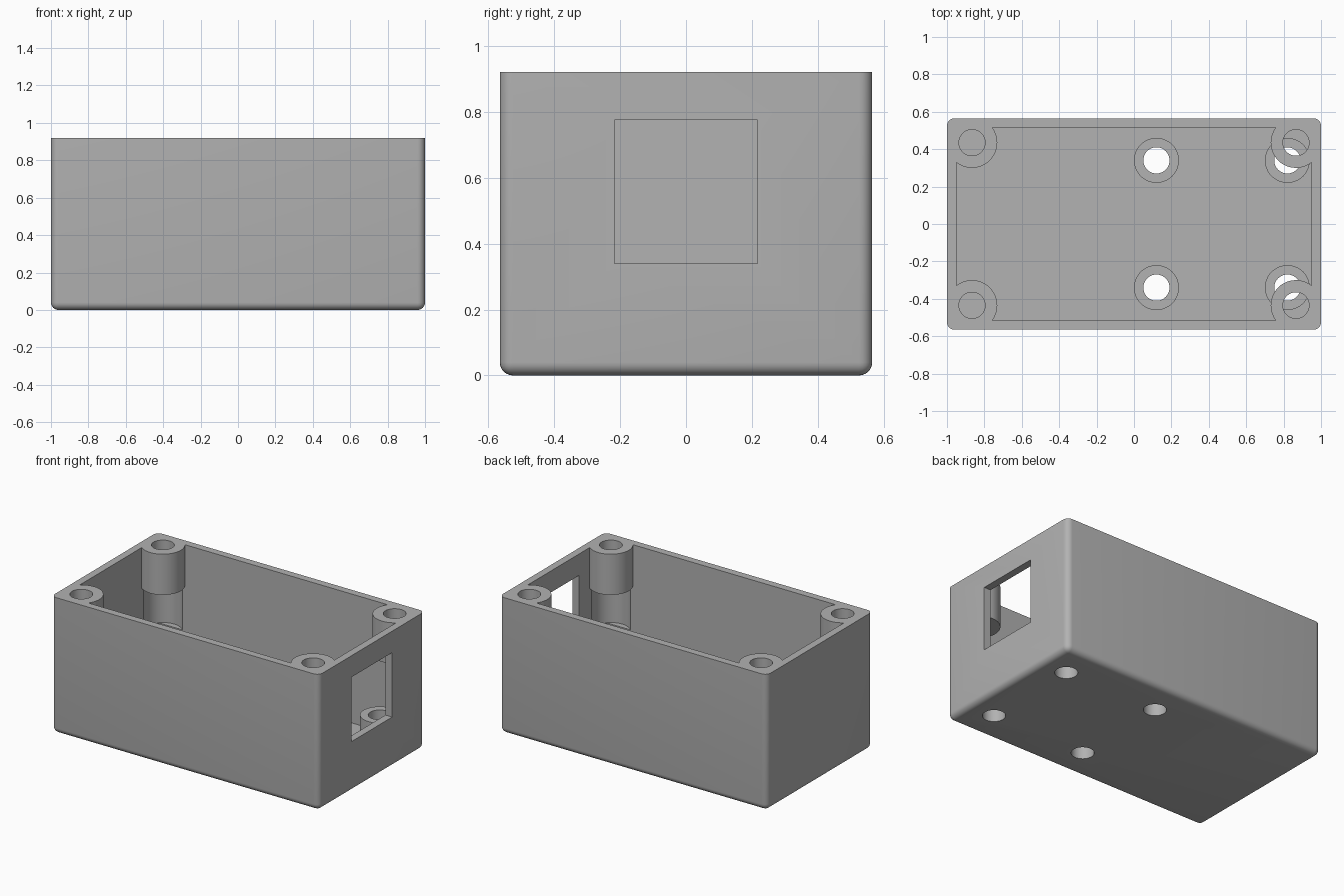
import bpy
import bmesh
import math
from mathutils import Matrix

old = bpy.data.objects.get("Cube")
if old:
    bpy.data.objects.remove(old, do_unlink=True)

# Main dimensions
HX, HY, H = 1.0, 0.565, 0.92
WALL, FLOOR, ROUND = 0.05, 0.05, 0.04
BOSS_X, BOSS_Y, BOSS_R, BOSS_Z = 0.866, 0.435, 0.135, 0.645
POST_R, POST_Z, HOLE_R = 0.12, 0.26, 0.07
SILL_Z = 0.34

grey = bpy.data.materials.new("plain grey")
grey.use_nodes = True
colour = (0.445, 0.445, 0.445, 1)
grey.diffuse_color = colour
grey.node_tree.nodes["Principled BSDF"].inputs["Base Color"].default_value = colour


def to_object(name, bm):
    mesh = bpy.data.meshes.new(name)
    bm.to_mesh(mesh)
    bm.free()
    mesh.materials.append(grey)
    obj = bpy.data.objects.new(name, mesh)
    bpy.context.collection.objects.link(obj)
    return obj


def block(name, low, high, radius=0):
    """Box between two corners; the sides and bottom can be rounded."""
    bm = bmesh.new()
    size = [b - a for a, b in zip(low, high)]
    centre = [(a + b) / 2 for a, b in zip(low, high)]
    bmesh.ops.create_cube(
        bm, size=1, matrix=Matrix.Translation(centre) @ Matrix.Diagonal((*size, 1)))
    if radius:
        edges = [e for e in bm.edges if min(v.co.z for v in e.verts) < centre[2]]
        bmesh.ops.bevel(bm, geom=edges, offset=radius, segments=6,
                        profile=0.5, affect='EDGES')
    return to_object(name, bm)


def cylinders(name, spots, radius, z0, z1):
    """One upright cylinder at each spot."""
    bm = bmesh.new()
    for x, y in spots:
        bmesh.ops.create_cone(
            bm, cap_ends=True, segments=48, radius1=radius, radius2=radius,
            depth=z1 - z0, matrix=Matrix.Translation((x, y, (z0 + z1) / 2)))
    return to_object(name, bm)


def cut(target, cutter):
    """Subtract the cutter, bake the result and remove the cutter."""
    mod = target.modifiers.new("cut", 'BOOLEAN')
    mod.operation, mod.solver, mod.object = 'DIFFERENCE', 'EXACT', cutter
    bpy.context.view_layer.update()
    graph = bpy.context.evaluated_depsgraph_get()
    mesh = bpy.data.meshes.new_from_object(target.evaluated_get(graph))
    target.modifiers.clear()
    target.data = mesh
    bpy.data.objects.remove(cutter, do_unlink=True)


corners = [(sx * BOSS_X, sy * BOSS_Y) for sx in (-1, 1) for sy in (-1, 1)]
posts = [(x, sy * 0.34) for x in (0.12, 0.82) for sy in (-1, 1)]

# Cavity shape, leaving the corner screw bosses and floor standoffs solid
cavity = block("cavity", (WALL - HX, WALL - HY, FLOOR), (HX - WALL, HY - WALL, H + 0.1))
cut(cavity, cylinders("corner_bosses", corners, BOSS_R, BOSS_Z, H + 0.2))
cut(cavity, cylinders("floor_standoffs", posts, POST_R, FLOOR - 0.02, POST_Z))

# Rounded open-top enclosure
body = block("enclosure_body", (-HX, -HY, 0), (HX, HY, H), ROUND)
cut(body, cavity)

# Nut pockets in the walls below the bosses, and the screw holes
cut(body, cylinders("nut_pockets", corners, POST_R, SILL_Z, BOSS_Z))
cut(body, cylinders("boss_holes", corners, HOLE_R, BOSS_Z - 0.05, H + 0.1))
cut(body, cylinders("standoff_holes", posts, HOLE_R, -0.1, POST_Z + 0.03))

# Square opening in the left end wall
cut(body, block("window", (HX - 0.08, -0.217, SILL_Z), (HX + 0.1, 0.217, 0.775)))

# Smooth rounds with crisp edges
bpy.ops.object.select_all(action='DESELECT')
body.select_set(True)
bpy.context.view_layer.objects.active = body
bpy.ops.object.shade_smooth_by_angle(angle=math.radians(30))
